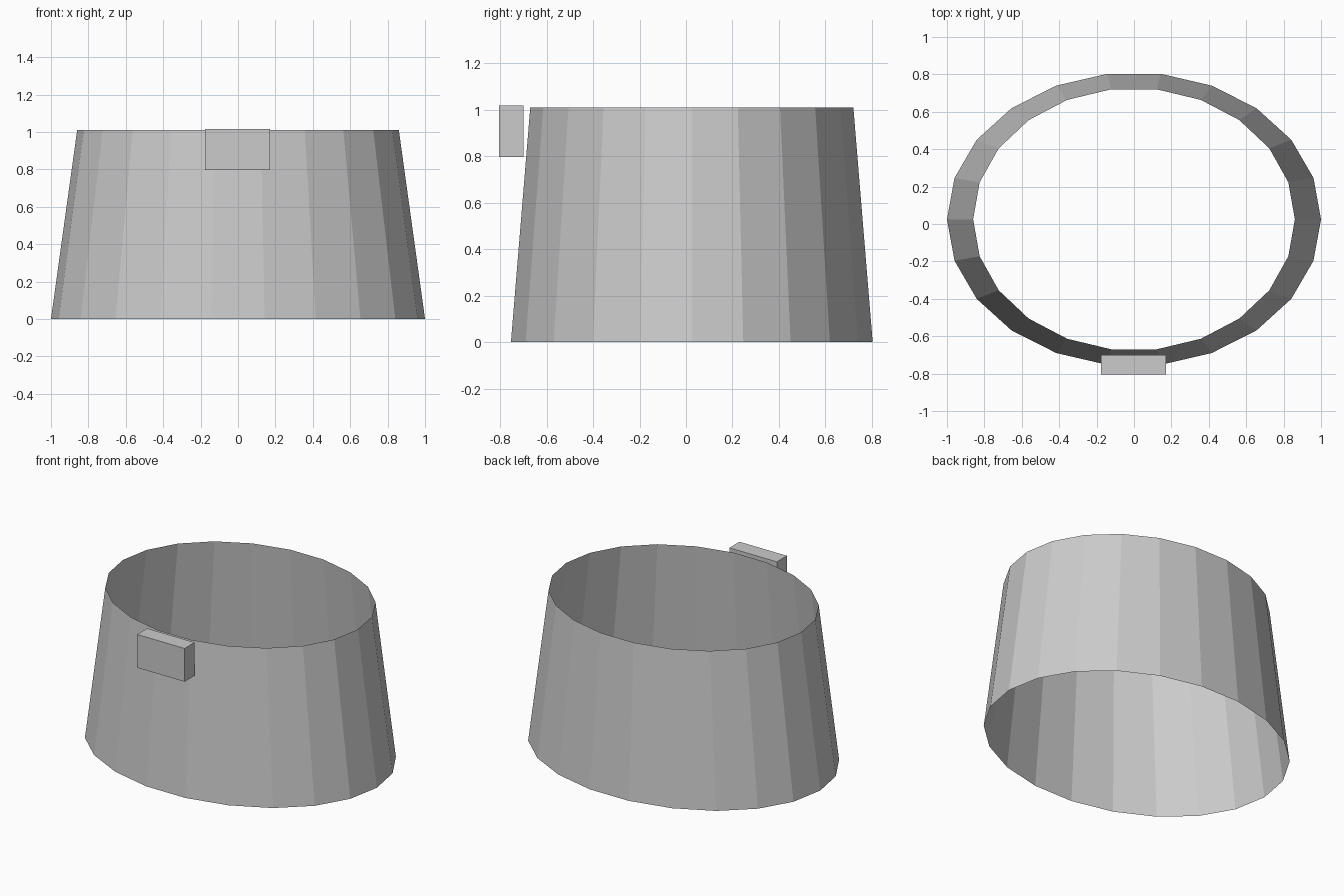
import bpy
import bmesh
from math import sin, cos, pi

default_cube = bpy.data.objects.get("Cube")
if default_cube:
    bpy.data.objects.remove(default_cube, do_unlink=True)

SIDES = 22
CENTRE_Y = 0.025

# Single grey finish
grey = bpy.data.materials.new("plain_grey")
grey.use_nodes = True
colour = (0.6, 0.6, 0.6, 1)
grey.diffuse_color = colour
grey.node_tree.nodes["Principled BSDF"].inputs["Base Color"].default_value = colour


def finish(name, bm):
    """Turn a bmesh into a flat-shaded object."""
    mesh = bpy.data.meshes.new(name)
    bm.to_mesh(mesh)
    bm.free()
    mesh.materials.append(grey)
    obj = bpy.data.objects.new(name, mesh)
    bpy.context.collection.objects.link(obj)
    return obj


def oval_ring(bm, rx, ry, z):
    """Faceted oval with a flat facet at front and back."""
    angles = [(k + 0.5) * 2 * pi / SIDES for k in range(SIDES)]
    return [bm.verts.new((rx * sin(a), CENTRE_Y - ry * cos(a), z)) for a in angles]


# Open tapered oval band, without top, bottom or thickness
bm = bmesh.new()
lower = oval_ring(bm, 1.0, 0.786, 0.0)
upper = oval_ring(bm, 0.86, 0.702, 1.01)
for i in range(SIDES):
    j = (i + 1) % SIDES
    bm.faces.new((lower[i], lower[j], upper[j], upper[i]))
finish("tapered_band", bm)

# Small block in front of the upper rim
bm = bmesh.new()
bmesh.ops.create_cube(bm, size=1)
bmesh.ops.scale(bm, vec=(0.348, 0.105, 0.22), verts=bm.verts)
bmesh.ops.translate(bm, vec=(-0.002, -0.752, 0.907), verts=bm.verts)
finish("front_block", bm)
